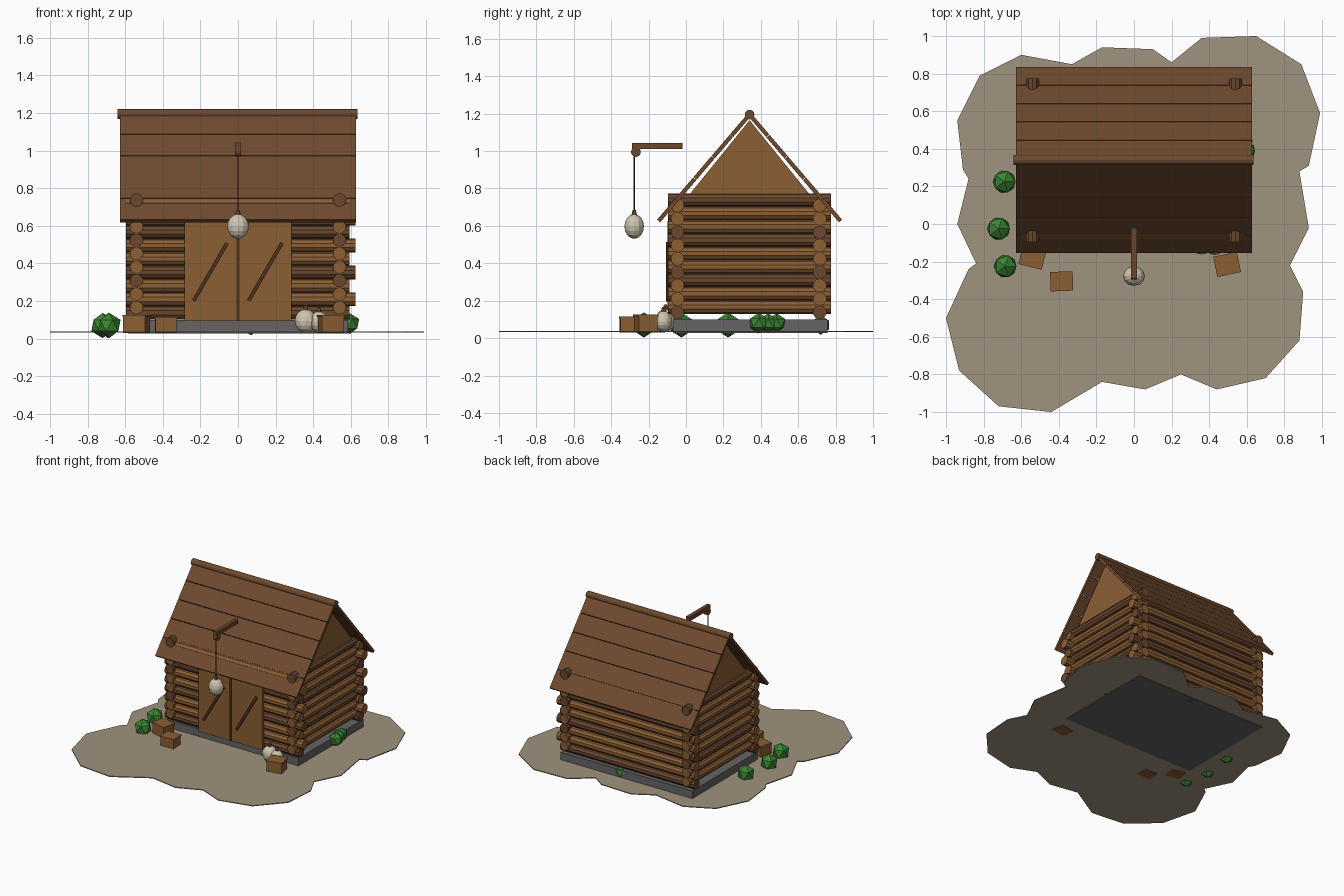
import bpy, bmesh, math
from mathutils import Vector, Matrix

if "Cube" in bpy.data.objects:
    bpy.data.objects.remove(bpy.data.objects["Cube"], do_unlink=True)


def material(name, red, green, blue):
    linear = [(c / 255 / 12.92) if c < 11 else ((c / 255 + 0.055) / 1.055) ** 2.4
              for c in (red, green, blue)]
    mat = bpy.data.materials.new(name)
    mat.use_nodes = True
    mat.diffuse_color = (*linear, 1)
    shader = mat.node_tree.nodes["Principled BSDF"]
    shader.inputs["Base Color"].default_value = (*linear, 1)
    shader.inputs["Roughness"].default_value = 0.9
    return mat


light_wood = material("light wood", 139, 94, 52)
dark_wood = material("dark wood", 106, 71, 46)
roof_wood = material("roof wood", 110, 74, 46)
trim_wood = material("trim wood", 78, 48, 26)
stone = material("stone", 102, 100, 100)
sand = material("sand", 160, 147, 126)
leaf = material("leaf green", 58, 132, 50)
cloth = material("sack cloth", 208, 198, 178)
rope_brown = material("rope brown", 122, 92, 56)


def finish(name, bm, mat):
    bmesh.ops.recalc_face_normals(bm, faces=bm.faces)
    mesh = bpy.data.meshes.new(name)
    bm.to_mesh(mesh)
    bm.free()
    mesh.materials.append(mat)
    obj = bpy.data.objects.new(name, mesh)
    bpy.context.scene.collection.objects.link(obj)
    return obj


def box(name, center, size, mat, rotation=Matrix()):
    bm = bmesh.new()
    bmesh.ops.create_cube(bm, size=1, matrix=Matrix.Translation(center) @ rotation
                          @ Matrix.Diagonal((*size, 1)))
    return finish(name, bm, mat)


def rod(name, start, end, radius, mat, sides=10, tip=None):
    start, end = Vector(start), Vector(end)
    axis = end - start
    turn = axis.to_track_quat('Z', 'Y').to_matrix().to_4x4()
    bm = bmesh.new()
    bmesh.ops.create_cone(bm, cap_ends=True, segments=sides, radius1=radius,
                          radius2=radius if tip is None else tip, depth=axis.length,
                          matrix=Matrix.Translation((start + end) / 2) @ turn)
    return finish(name, bm, mat)


def prism(name, points, offset, mat):
    bm = bmesh.new()
    face = bm.faces.new([bm.verts.new(p) for p in points])
    side = bmesh.ops.extrude_face_region(bm, geom=[face], use_keep_orig=True)["geom"]
    moved = [v for v in side if isinstance(v, bmesh.types.BMVert)]
    bmesh.ops.translate(bm, verts=moved, vec=offset)
    return finish(name, bm, mat)


def sack(name, x, y, z, radius, height):
    bm = bmesh.new()
    bmesh.ops.create_uvsphere(bm, u_segments=12, v_segments=8, radius=1,
                              matrix=Matrix.Translation((x, y, z))
                              @ Matrix.Diagonal((radius, radius * 0.9, height, 1)))
    finish(name, bm, cloth)
    top = z + height
    rod(name + "_knot", (x, y, top - 0.008), (x, y, top + 0.022), 0.016,
        rope_brown, 8, tip=0.008)


# Ground patch
outline = [(-.82, .79), (-.6, .9), (-.33, .85), (-.17, .94), (.1, .93), (.2, .86),
           (.36, .99), (.65, 1), (.89, .85), (.99, .59), (.93, .31), (.88, .28),
           (.93, -.02), (.83, -.22), (.9, -.36), (.88, -.62), (.7, -.82), (.44, -.88),
           (.25, -.8), (.06, -.88), (-.17, -.84), (-.44, -1), (-.72, -.97), (-.93, -.78),
           (-1, -.5), (-.88, -.24), (-.84, -.21), (-.94, 0), (-.88, .24), (-.91, .29),
           (-.94, .55)]
prism("ground", [(x, y, .032) for x, y in outline], (0, 0, .007), sand)

# Stone foundation
box("foundation", (0, .343, .064), (1.17, .825, .072), stone)

# Log walls: rows along x and along y interlock at the corners
row = .0715
for k in range(9):
    for label, y in (("front", -.045), ("back", .715)):
        z = .138 + k * row
        end = .625 if k % 2 else .592
        rod(f"{label}_log", (-.595, y, z), (end, y, z), .037,
            dark_wood if k % 3 == 0 else light_wood)
    for label, x in (("left", .54), ("right", -.54)):
        z = .166 + k * row
        rod(f"{label}_log", (x, -.095, z), (x, .775, z), .036,
            dark_wood if k % 3 == 2 else light_wood)

# Gable panels
for label, x in (("left", .53), ("right", -.55)):
    prism(f"{label}_gable", [(x, -.02, .72), (x, .70, .72), (x, .34, 1.165)],
          (.02, 0, 0), light_wood)

# Plank roof, five boards on each slope
ridge = Vector((0, .34, 1.195))
planks = 5
for label, side in (("front", -1), ("back", 1)):
    slope = Vector((0, side * .487, -.57))
    tilt = Matrix.Rotation(math.atan2(slope.z, slope.y * side) * side, 4, 'X')
    width = slope.length / planks
    for k in range(planks):
        center = ridge + slope * ((k + .5) / planks)
        box(f"{label}_roof_plank", center, (1.255, width - .003, .022), roof_wood, tilt)
rod("ridge_pole", (-.64, .34, 1.195), (.635, .34, 1.195), .026, roof_wood, 12)

# Double door with diagonal braces
for label, side in (("left", 1), ("right", -1)):
    box(f"{label}_door", (side * .145, -.086, .36), (.28, .02, .53), light_wood)
for label, x in (("left", .145), ("right", -.147)):
    box(f"{label}_door_brace", (x, -.1, .355), (.02, .012, .355), trim_wood,
        Matrix.Rotation(math.radians(30), 4, 'Y'))
box("door_seam", (0, -.094, .36), (.016, .012, .53), trim_wood)

# Hoist with hanging sack
box("hoist_beam", (0, -.155, 1.027), (.03, .27, .034), dark_wood)
rod("hoist_pulley", (-.015, -.268, .995), (.015, -.268, .995), .026, dark_wood, 12)
rod("hoist_rope", (0, -.277, .67), (0, -.277, .99), .004, trim_wood, 6)
sack("hanging_sack", 0, -.277, .597, .058, .066)

# Sacks and crates on the ground
sack("front_sack", .36, -.11, .095, .058, .062)
sack("rear_sack", .43, -.12, .09, .05, .055)
for x, y, size, height, angle in ((-.54, -.175, .12, .095, -14),
                                  (-.385, -.305, .112, .085, 2),
                                  (.495, -.215, .12, .095, 12)):
    turn = Matrix.Rotation(math.radians(angle), 4, 'Z')
    box("crate", (x, y, .03 + height / 2), (size, size * .85, height), light_wood, turn)
    box("crate_lid", (x, y, .025 + height), (size + .008, size * .85 + .008, .012),
        light_wood, turn)

# Bushes
for x, y, z, radius in ((-.69, .225, .07, .067), (-.72, -.025, .07, .067),
                        (-.685, -.225, .07, .067), (.595, .39, .08, .055),
                        (.585, .44, .08, .052), (.575, .485, .08, .052),
                        (.07, .72, .07, .052)):
    bm = bmesh.new()
    bmesh.ops.create_icosphere(bm, subdivisions=1, radius=radius,
                               matrix=Matrix.Translation((x, y, z)))
    finish("bush", bm, leaf)
